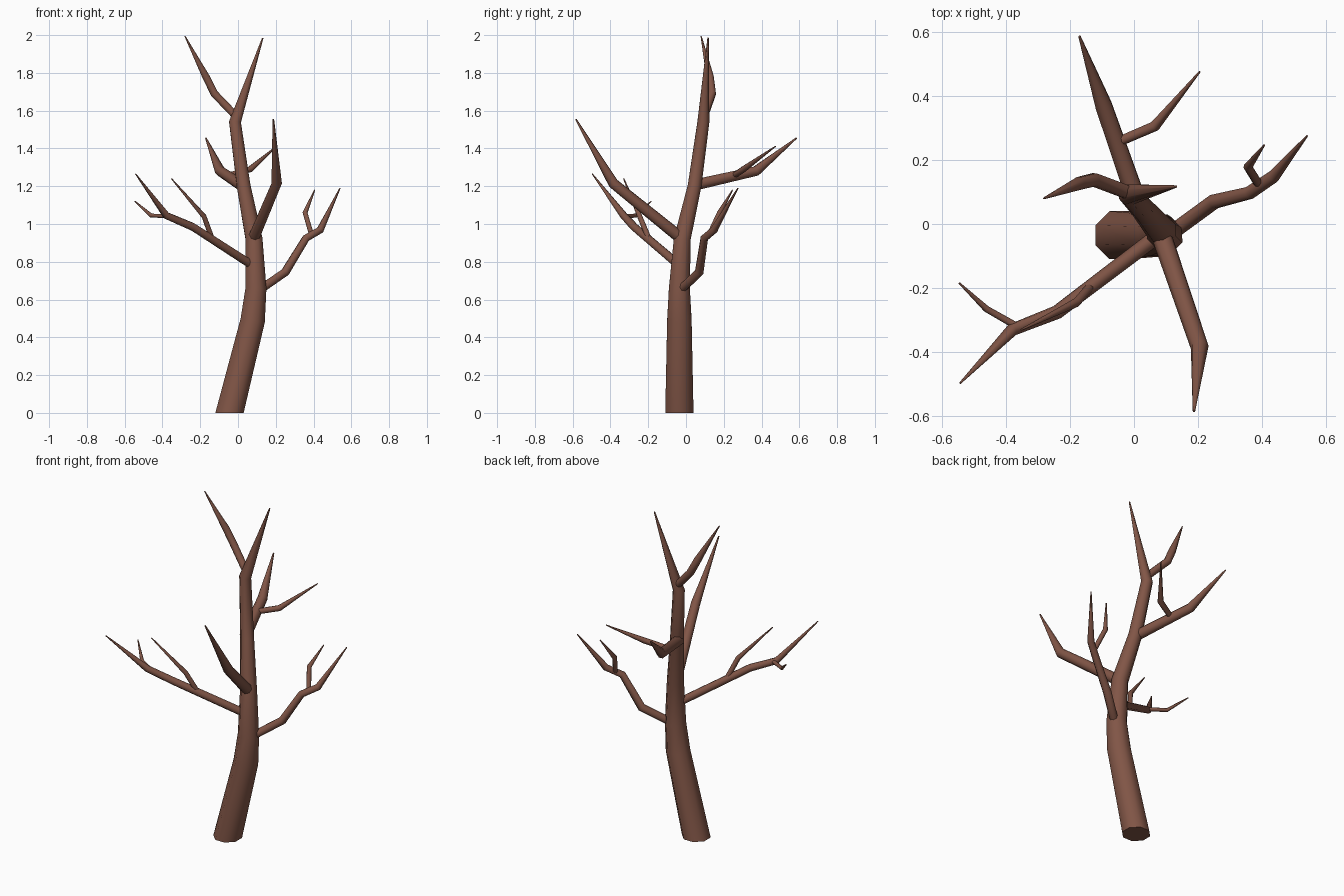
import bpy, bmesh, math
from mathutils import Vector

if "Cube" in bpy.data.objects:
    bpy.data.objects.remove(bpy.data.objects["Cube"])

bark = bpy.data.materials.new("brown bark")
bark.diffuse_color = (0.22, 0.092, 0.062, 1)
bark.use_nodes = True
bark.node_tree.nodes["Principled BSDF"].inputs["Base Color"].default_value = bark.diffuse_color


def limb(name, points, sides=8, flat_base=False):
    """Tapered tube through (x, y, z, radius) points."""
    pos = [Vector(p[:3]) for p in points]
    bm = bmesh.new()
    rings = []
    side = None
    for i, p in enumerate(pos):
        before = (p - pos[i - 1]).normalized() if i else Vector()
        after = (pos[i + 1] - p).normalized() if i < len(pos) - 1 else Vector()
        axis = (before + after).normalized()
        if i == 0 and flat_base:
            axis = Vector((0, 0, 1))
        # carry the side vector along the path so the tube does not twist
        if side is None:
            side = axis.cross(Vector((0, 1, 0) if abs(axis.y) < 0.8 else (1, 0, 0)))
        side = (side - axis * side.dot(axis)).normalized()
        other = axis.cross(side)
        rings.append([bm.verts.new(p + points[i][3] * (
            side * math.cos(a) + other * math.sin(a)))
            for a in (2 * math.pi * (k + 0.5) / sides for k in range(sides))])
    for a, b in zip(rings, rings[1:]):
        for k in range(sides):
            n = (k + 1) % sides
            bm.faces.new((a[k], a[n], b[n], b[k])).smooth = True
    bm.faces.new(rings[0][::-1])
    bm.faces.new(rings[-1])
    bmesh.ops.recalc_face_normals(bm, faces=bm.faces)
    # crisp rim around the end caps
    for e in bm.edges:
        if e.calc_face_angle(0) > math.radians(60):
            e.smooth = False
    mesh = bpy.data.meshes.new(name)
    bm.to_mesh(mesh)
    bm.free()
    mesh.materials.append(bark)
    bpy.context.collection.objects.link(bpy.data.objects.new(name, mesh))


# Trunk, leaning and ending in the right-hand top fork
limb("trunk", [(-.045, -.035, 0, .081), (.078, -.035, .49, .07),
               (.095, -.035, .66, .06), (.085, -.02, .92, .048),
               (.03, .045, 1.2, .039), (-.016, .092, 1.54, .034),
               (.131, .117, 1.985, .004)], flat_base=True)
limb("top_left_branch", [(-.01, .095, 1.57, .022), (-.125, .138, 1.69, .022),
                         (-.17, .127, 1.78, .021), (-.281, .08, 1.995, .003)])

# Back branch and its twig
limb("back_branch", [(.02, .04, 1.205, .032), (-.095, .37, 1.28, .028),
                     (-.17, .585, 1.455, .004)])
limb("back_twig", [(-.04, .26, 1.26, .016), (.065, .305, 1.29, .017),
                   (.205, .475, 1.412, .003)])

# Front branch
limb("front_branch", [(.08, -.02, .92, .032), (.205, -.385, 1.215, .028),
                      (.187, -.583, 1.555, .004)])

# Left branch and its twigs
limb("left_branch", [(.07, -.04, .785, .024), (-.24, -.275, .985, .022),
                     (-.38, -.33, 1.045, .02), (-.542, -.496, 1.265, .003)])
limb("left_inner_twig", [(-.14, -.2, .93, .015), (-.18, -.245, 1.04, .014),
                         (-.352, -.33, 1.24, .003)])
limb("left_outer_twig", [(-.36, -.322, 1.04, .012), (-.46, -.265, 1.045, .011),
                         (-.545, -.184, 1.12, .003)])

# Right branch and its twig
limb("right_branch", [(.12, -.025, .655, .024), (.25, .07, .745, .024),
                      (.36, .097, .925, .021), (.435, .148, .968, .02),
                      (.54, .275, 1.19, .003)])
limb("right_twig", [(.39, .122, .94, .014), (.355, .178, 1.06, .014),
                    (.406, .246, 1.18, .003)])
